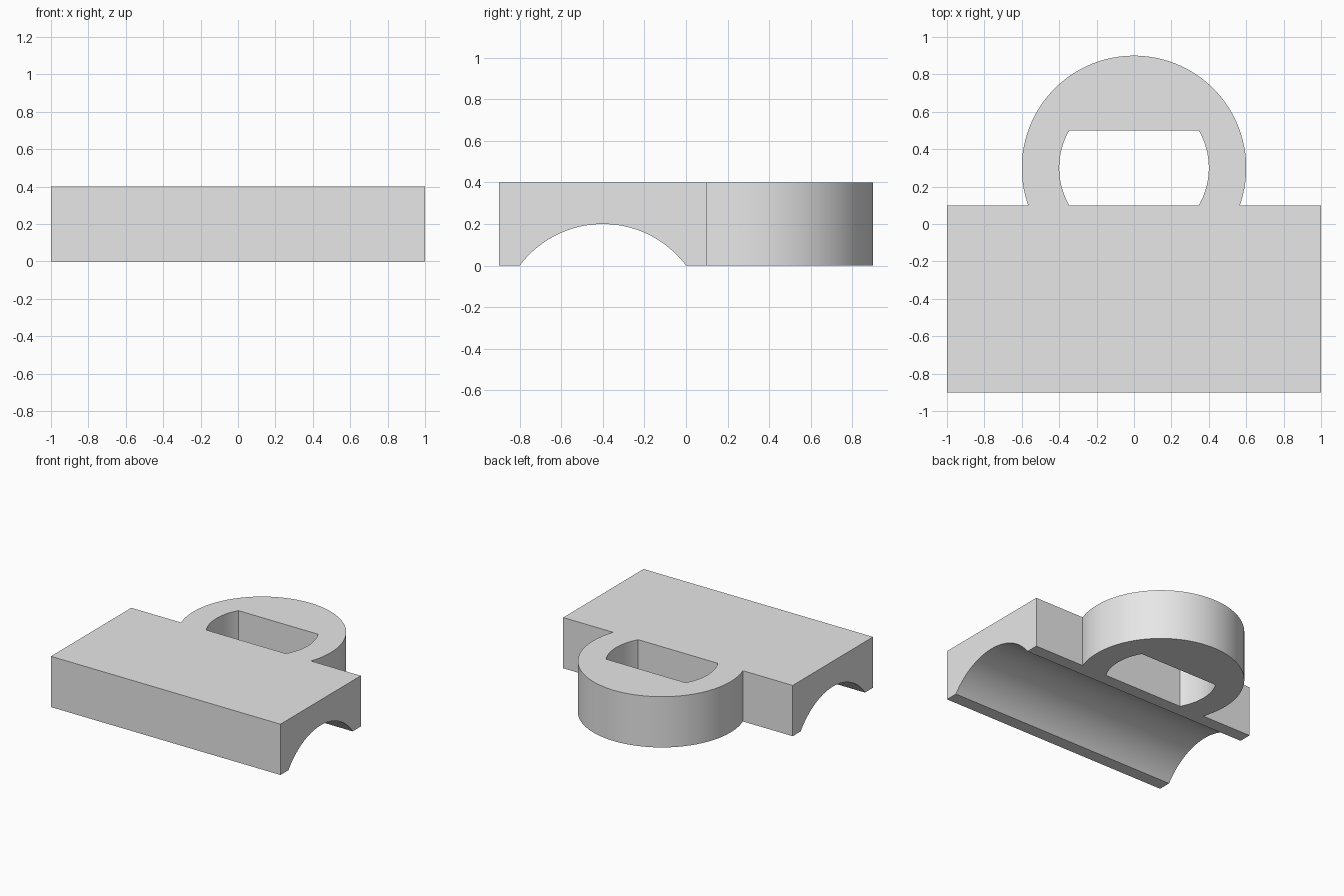
import bpy
import bmesh
from math import asin, cos, sin, pi, radians

cube = bpy.data.objects.get("Cube")
if cube:
    bpy.data.objects.remove(cube, do_unlink=True)

HEIGHT = 0.4
FRONT, BACK = -0.9, 0.1      # block depth range
RING_Y = 0.3                 # centre of the rounded loop
OUTER, INNER = 0.6, 0.4      # loop radii
HOLE_HALF = 0.2              # half depth of the flat-sided hole


def arc(radius, start, end, steps):
    return [(radius * cos(start + (end - start) * i / steps),
             RING_Y + radius * sin(start + (end - start) * i / steps))
            for i in range(steps + 1)]


def add_loop(bm, points):
    verts = [bm.verts.new((x, y, 0)) for x, y in points]
    return [bm.edges.new((v, verts[(i + 1) % len(verts)])) for i, v in enumerate(verts)]


# Plan outline: rectangular block with a rounded loop at the back
a = asin((RING_Y - BACK) / OUTER)
outline = [(-1, BACK), (-1, FRONT), (1, FRONT), (1, BACK)]
outline += arc(OUTER, -a, pi + a, 96)

# Hole: circle with flat front and back
h = asin(HOLE_HALF / INNER)
hole = arc(INNER, -h, h, 24) + arc(INNER, pi - h, pi + h, 24)

bm = bmesh.new()
edges = add_loop(bm, outline) + add_loop(bm, hole)
bmesh.ops.triangle_fill(bm, use_beauty=True, edges=edges)
solid = bmesh.ops.extrude_face_region(bm, geom=bm.faces[:])
top = [g for g in solid["geom"] if isinstance(g, bmesh.types.BMVert)]
bmesh.ops.translate(bm, verts=top, vec=(0, 0, HEIGHT))
bmesh.ops.recalc_face_normals(bm, faces=bm.faces[:])
mesh = bpy.data.meshes.new("looped_block")
bm.to_mesh(mesh)
bm.free()
block = bpy.data.objects.new("looped_block", mesh)
bpy.context.collection.objects.link(block)

# Single grey material
grey = bpy.data.materials.new("plain_grey")
grey.use_nodes = True
colour = (0.8, 0.8, 0.8, 1)
grey.diffuse_color = colour
grey.node_tree.nodes["Principled BSDF"].inputs["Base Color"].default_value = colour
mesh.materials.append(grey)

# Shallow round groove along the underside
bpy.ops.mesh.primitive_cylinder_add(vertices=128, radius=0.5, depth=3,
                                    location=(0, -0.4, -0.3), rotation=(0, pi / 2, 0))
cutter = bpy.context.object
cutter.name = "groove_cutter"
cutter.hide_render = True
cutter.data.materials.append(grey)
cut = block.modifiers.new("groove", "BOOLEAN")
cut.operation = "DIFFERENCE"
cut.solver = "EXACT"
cut.object = cutter

bpy.ops.object.select_all(action="DESELECT")
block.select_set(True)
bpy.context.view_layer.objects.active = block
bpy.ops.object.modifier_apply(modifier=cut.name)
bpy.data.objects.remove(cutter, do_unlink=True)
bpy.ops.object.shade_smooth_by_angle(angle=radians(30))
